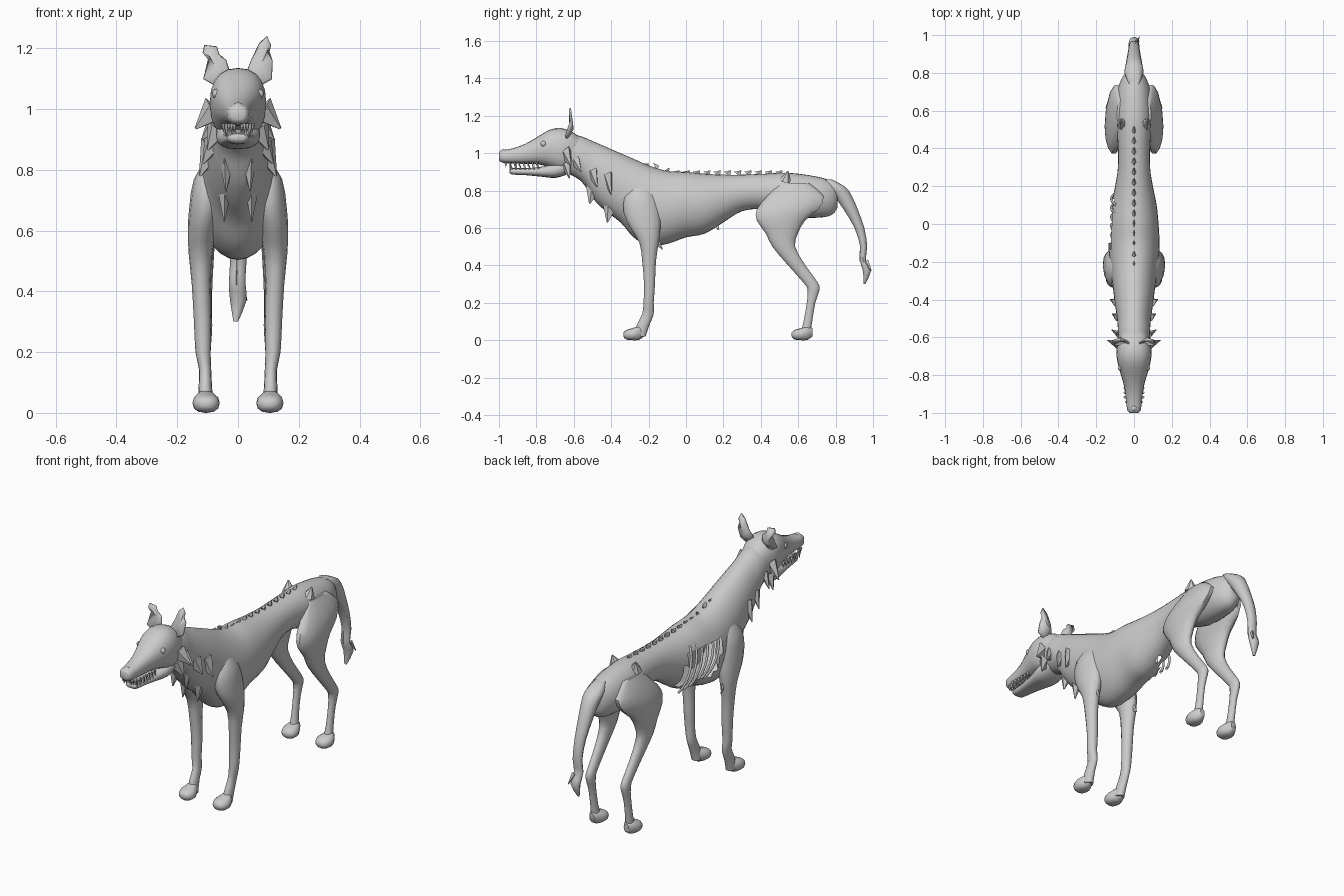
import bpy, bmesh, math
from mathutils import Vector, Matrix

cube = bpy.data.objects.get("Cube")
if cube:
    bpy.data.objects.remove(cube, do_unlink=True)

hide = bpy.data.materials.new("plain grey hide")
hide.use_nodes = True
hide.diffuse_color = (.6, .6, .6, 1)
bsdf = next(n for n in hide.node_tree.nodes if n.type == 'BSDF_PRINCIPLED')
bsdf.inputs["Base Color"].default_value = hide.diffuse_color
bsdf.inputs["Roughness"].default_value = .8


def finish(name, bm, angle=50):
    bmesh.ops.recalc_face_normals(bm, faces=bm.faces)
    mesh = bpy.data.meshes.new(name)
    bm.to_mesh(mesh)
    bm.free()
    mesh.materials.append(hide)
    obj = bpy.data.objects.new(name, mesh)
    bpy.context.collection.objects.link(obj)
    bpy.ops.object.select_all(action='DESELECT')
    obj.select_set(True)
    bpy.context.view_layer.objects.active = obj
    bpy.ops.object.shade_smooth_by_angle(angle=math.radians(angle))
    return obj


def smooth_path(rows, steps):
    """Catmull-Rom interpolation between cross-section rows."""
    out = []
    for i in range(len(rows) - 1):
        p, a, b, n = rows[max(i - 1, 0)], rows[i], rows[i + 1], rows[min(i + 2, len(rows) - 1)]
        for s in range(steps):
            t = s / steps
            out.append([a[k] + t / 2 * (b[k] - p[k] + t * (2 * p[k] - 5 * a[k] + 4 * b[k] - n[k]
                        + t * (3 * (a[k] - b[k]) + n[k] - p[k]))) for k in range(len(a))])
    return out + [list(rows[-1])]


def loft(name, axis, rows, sides=16, steps=2, power=1, side=1, keep=None):
    """Rows are (position, low, high, x_min, x_max); low and high are z on a y axis, y on a z axis."""
    bm = bmesh.new()
    rings = []
    for t, lo, hi, x0, x1 in smooth_path(rows, steps):
        ring = []
        for k in range(sides):
            c, s = (math.copysign(abs(f) ** power, f) for f in
                    (math.cos(math.tau * k / sides), math.sin(math.tau * k / sides)))
            x = side * ((x0 + x1) / 2 + c * (x1 - x0) / 2)
            v = (lo + hi) / 2 + s * (hi - lo) / 2
            ring.append(bm.verts.new((x, t, v) if axis == 'y' else (x, v, t)))
        rings.append(ring)
    for a, b in zip(rings, rings[1:]):
        for k in range(sides):
            j = (k + 1) % sides
            bm.faces.new((a[k], a[j], b[j], b[k]))
    bm.faces.new(rings[0])
    bm.faces.new(rings[-1])
    bmesh.ops.recalc_face_normals(bm, faces=bm.faces)
    if keep:
        holes = [f for f in bm.faces if not keep(f.calc_center_median())]
        bmesh.ops.delete(bm, geom=holes, context='FACES')
    return finish(name, bm)


def even(rows):
    return [(t, lo, hi, -w, w) for t, lo, hi, w in rows]


def spikes(name, items, flat=.5, sides=5, mirror=True):
    """Items are (base, tip, radius)."""
    bm = bmesh.new()
    for base, tip, radius in items:
        for side in ((1, -1) if mirror else (1,)):
            a, b = (Vector((p[0] * side, p[1], p[2])) for p in (base, tip))
            turn = (b - a).to_track_quat('Z', 'Y').to_matrix().to_4x4()
            place = Matrix.Translation((a + b) / 2) @ turn @ Matrix.Diagonal((flat, 1, 1, 1))
            bmesh.ops.create_cone(bm, cap_ends=True, segments=sides, radius1=radius,
                                  radius2=radius * .08, depth=(b - a).length, matrix=place)
    return finish(name, bm, 40)


# Torso and neck, with a torn opening over the ribs on one flank
def intact(c):
    return not (c.x < 0 and -.11 < c.y + (c.z - .7) * .3 < .16 and .61 < c.z < .79)


loft("torso_and_neck", 'y', even([
    (.81, .71, .82, .03), (.78, .67, .85, .06), (.7, .655, .875, .088), (.55, .66, .895, .095),
    (.42, .7, .89, .085), (.3, .69, .885, .085), (.2, .63, .885, .1), (.1, .57, .89, .12),
    (0, .55, .9, .13), (-.1, .515, .905, .135), (-.2, .505, .935, .13), (-.28, .55, .97, .12),
    (-.35, .63, 1, .11), (-.43, .69, 1.035, .1), (-.5, .76, 1.065, .09),
    (-.56, .85, 1.09, .085), (-.65, .9, 1.11, .08)]), sides=28, steps=3, keep=intact)

# Bare ribs inside the opening
ribs = bpy.data.curves.new("bare_ribs", 'CURVE')
ribs.dimensions = '3D'
ribs.bevel_depth = .007
ribs.bevel_resolution = 1
for i in range(6):
    line = ribs.splines.new('POLY')
    line.points.add(7)
    for k, point in enumerate(line.points):
        a = math.radians(-52 + 13 * k)
        z = .725 + .168 * math.sin(a)
        point.co = (-.12 * math.cos(a), -.1 + .048 * i - (z - .7) * .3, z, 1)
ribs.materials.append(hide)
bpy.context.collection.objects.link(bpy.data.objects.new("bare_ribs", ribs))

# Head and jaws
loft("skull_and_muzzle", 'y', even([
    (-1, .965, 1.005, .022), (-.985, .95, 1.015, .036), (-.93, .945, 1.025, .043),
    (-.86, .943, 1.05, .052), (-.79, .94, 1.09, .072), (-.73, .925, 1.125, .088),
    (-.67, .9, 1.135, .093), (-.61, .91, 1.115, .082), (-.56, .95, 1.08, .06)]),
    sides=20, power=.85)
loft("lower_jaw", 'y', even([
    (-.945, .9, .915, .022), (-.93, .886, .92, .035), (-.85, .882, .92, .045),
    (-.76, .873, .93, .06), (-.7, .868, .95, .072), (-.64, .885, .97, .07),
    (-.58, .92, .98, .05)]), power=.8)
spikes("upper_teeth", [((.012 + .009 * min(i, 4), -.965 + .024 * max(i - 2, 0), .952),
                        (.012 + .009 * min(i, 4), -.963 + .024 * max(i - 2, 0),
                         .905 if i == 3 else .924), .008) for i in range(10)], 1)
spikes("lower_teeth", [((.01 + .008 * min(i, 4), -.932 + .024 * max(i - 2, 0), .912),
                        (.01 + .008 * min(i, 4), -.932 + .024 * max(i - 2, 0),
                         .955 if i == 3 else .938), .007) for i in range(9)], 1)
bm = bmesh.new()
for side in (1, -1):
    bmesh.ops.create_uvsphere(bm, u_segments=10, v_segments=6, radius=.016,
                              matrix=Matrix.Translation((side * .07, -.762, 1.05)))
finish("eyes", bm)
bm = bmesh.new()
bmesh.ops.create_uvsphere(bm, u_segments=10, v_segments=6, radius=.022,
                          matrix=Matrix.Translation((0, -.975, 1)))
finish("nose", bm)


# Ragged ears, each an outline with a forward cup
def ear(name, outline, centre):
    bm = bmesh.new()
    rim = [bm.verts.new((x, -.64 + (.02 if z > 1.15 else 0), z)) for x, z in outline]
    mid = bm.verts.new((centre, -.605, 1.13))
    for a, b in zip(rim, rim[1:] + rim[:1]):
        bm.faces.new((a, b, mid))
    obj = finish(name, bm)
    thick = obj.modifiers.new("thickness", 'SOLIDIFY')
    thick.thickness = .01
    thick.offset = 0


ear("left_ear", [(.02, 1.1), (.045, 1.16), (.07, 1.215), (.095, 1.24), (.108, 1.21),
                 (.1, 1.19), (.112, 1.16), (.11, 1.1), (.06, 1.07)], .07)
ear("right_ear", [(-.02, 1.1), (-.04, 1.16), (-.065, 1.18), (-.07, 1.205), (-.11, 1.21),
                  (-.115, 1.185), (-.095, 1.17), (-.112, 1.1), (-.06, 1.07)], -.07)

# Legs and paws
front = [(.84, -.27, -.21, .07, .1), (.77, -.33, -.16, .05, .145), (.68, -.335, -.135, .05, .16),
         (.6, -.3, -.135, .07, .165), (.52, -.25, -.145, .085, .162), (.42, -.235, -.16, .09, .152),
         (.3, -.225, -.165, .088, .145), (.2, -.228, -.172, .09, .14), (.14, -.235, -.172, .088, .128),
         (.08, -.265, -.195, .085, .13), (.02, -.27, -.215, .08, .13)]
hind = [(.84, .5, .66, .05, .09), (.77, .43, .74, .05, .13), (.7, .375, .71, .055, .152),
        (.64, .375, .64, .065, .155), (.57, .425, .6, .075, .15), (.5, .46, .585, .08, .145),
        (.4, .545, .64, .085, .135), (.31, .625, .705, .085, .13), (.27, .65, .715, .085, .13),
        (.2, .645, .692, .09, .125), (.1, .628, .675, .088, .125), (.03, .61, .665, .08, .13)]
paw = [(0, .02, .04, .09, .12), (.015, .004, .055, .068, .14), (.05, 0, .065, .06, .15),
       (.085, .002, .075, .075, .138), (.11, .02, .065, .09, .12)]
for word, side in (("left", 1), ("right", -1)):
    loft(word + "_front_leg", 'z', front, 14, side=side)
    loft(word + "_hind_leg", 'z', hind, 14, side=side)
    for end, start in (("front", -.335), ("hind", .565)):
        loft(f"{word}_{end}_paw", 'y', [(r[0] + start, *r[1:]) for r in paw], 12,
             power=.85, side=side)

# Tail with a ragged end
loft("tail", 'z', [(.86, .73, .78, -.03, .03), (.82, .745, .855, -.05, .05),
                   (.77, .79, .89, -.045, .045), (.7, .84, .92, -.038, .038),
                   (.6, .9, .955, -.03, .03), (.5, .93, .97, -.026, .028),
                   (.43, .928, .962, -.03, .024), (.37, .945, .99, -.026, .028),
                   (.3, .95, .958, -.015, 0)], 10)
spikes("tail_tufts", [((0, .95, .52), (-.005, .928, .42), .02), ((.01, .96, .42), (.03, .992, .37), .02)],
       mirror=False)

# Tufts, hip bones and the notched spine
spikes("cheek_tufts", [((.075, -.64, 1), (.14, -.615, .935), .05),
                       ((.065, -.64, .94), (.1, -.622, .865), .045),
                       ((.07, -.59, .96), (.118, -.56, .9), .04)])
spikes("neck_tufts", [((.075, -.5, .9), (.115, -.475, .82), .045),
                      ((.08, -.42, .88), (.125, -.4, .78), .05),
                      ((.035, -.49, .83), (.04, -.515, .73), .05),
                      ((.045, -.4, .74), (.045, -.42, .63), .05)])
spikes("elbow_tufts", [((.12, -.17, .54), (.125, -.125, .485), .025)])
spikes("hip_bones", [((.06, .53, .85), (.072, .545, .905), .035)], 1, 7)
spikes("spine_notches", [((0, -.22 + .055 * i, .925 if i < 2 else .885),
                          (0, -.2 + .055 * i, .945 - .012 * i if i < 3 else .907), .024)
                         for i in range(14)], mirror=False)
